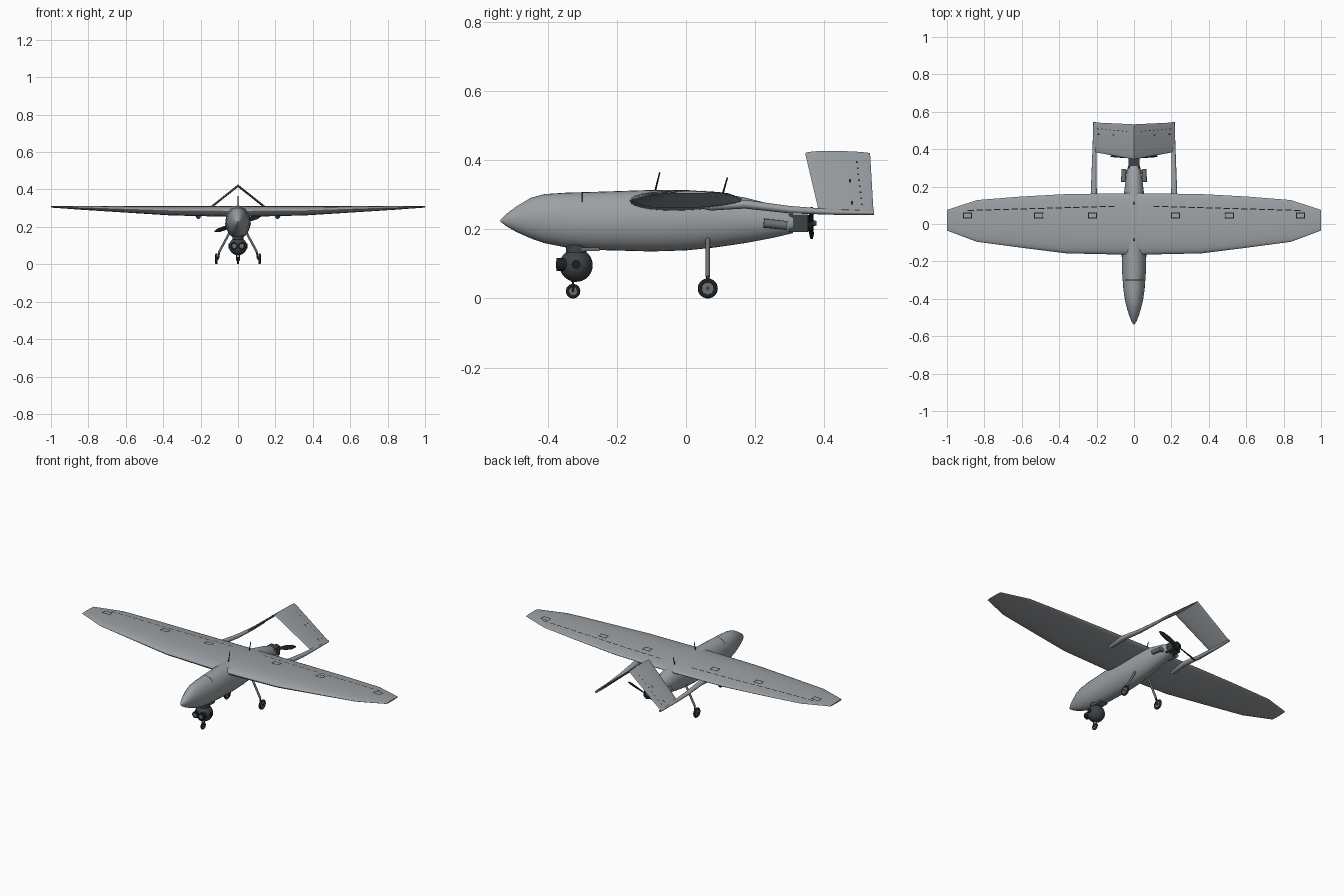
import bpy, bmesh
from math import sin, cos, pi, acos, radians
from mathutils import Vector, Matrix

if "Cube" in bpy.data.objects:
    bpy.data.objects.remove(bpy.data.objects["Cube"])


def material(name, r, g, b):
    m = bpy.data.materials.new(name)
    m.use_nodes = True
    m.diffuse_color = (r, g, b, 1)
    m.node_tree.nodes["Principled BSDF"].inputs["Base Color"].default_value = (r, g, b, 1)
    return m


SKIN = material("light grey skin", .33, .355, .375)
METAL = material("mid grey metal", .15, .165, .175)
DARK = material("dark grey", .045, .055, .06)
BLACK = material("black", .012, .014, .015)


def finish(name, bm, mat, recalc=True):
    if recalc:
        bmesh.ops.recalc_face_normals(bm, faces=bm.faces)
    me = bpy.data.meshes.new(name)
    bm.to_mesh(me)
    bm.free()
    me.materials.append(mat)
    ob = bpy.data.objects.new(name, me)
    bpy.context.collection.objects.link(ob)
    bpy.ops.object.select_all(action='DESELECT')
    ob.select_set(True)
    bpy.context.view_layer.objects.active = ob
    bpy.ops.object.shade_smooth_by_angle(angle=radians(35))
    return ob


def loft(name, rings, mat):
    """Skin closed rings of points and cap both ends."""
    bm = bmesh.new()
    rows = [[bm.verts.new(p) for p in ring] for ring in rings]
    n = len(rows[0])
    for a, b in zip(rows, rows[1:]):
        for i in range(n):
            j = (i + 1) % n
            bm.faces.new((a[i], a[j], b[j], b[i]))
    bm.faces.new(rows[0])
    bm.faces.new(rows[-1])
    return finish(name, bm, mat)


def rod(name, a, b, r1, mat, r2=None, sides=16):
    a, b = Vector(a), Vector(b)
    bm = bmesh.new()
    turn = (b - a).to_track_quat('Z', 'Y').to_matrix().to_4x4()
    bmesh.ops.create_cone(bm, cap_ends=True, segments=sides, radius1=r1,
                          radius2=r1 if r2 is None else r2, depth=(b - a).length,
                          matrix=Matrix.Translation((a + b) / 2) @ turn)
    return finish(name, bm, mat)


def box(name, c, s, mat):
    bm = bmesh.new()
    bmesh.ops.create_cube(bm, size=1, matrix=Matrix.Translation(c) @ Matrix.Diagonal((*s, 1)))
    return finish(name, bm, mat)


def blend(table, t):
    """Linear lookup of a station table by its first column."""
    for a, b in zip(table, table[1:]):
        if t <= b[0]:
            k = (t - a[0]) / (b[0] - a[0])
            return [p + (q - p) * k for p, q in zip(a, b)]
    return table[-1]


# Fuselage: y, bottom z, top z, half width
HULL = [(-.537, .222, .228, .003), (-.52, .209, .245, .014), (-.49, .192, .267, .026),
        (-.45, .174, .291, .038), (-.41, .16, .302, .048), (-.35, .148, .306, .057),
        (-.25, .14, .309, .064), (-.1, .136, .314, .067), (0, .139, .314, .066),
        (.08, .147, .308, .062), (.17, .16, .292, .053), (.25, .175, .272, .043),
        (.31, .189, .25, .032)]


def hull_point(y, a, grow=0):
    _, lo, hi, w = blend(HULL, y)
    return ((w + grow) * cos(a), y, (lo + hi) / 2 + ((hi - lo) / 2 + grow) * sin(a))


loft("fuselage", [[hull_point(s[0], 2 * pi * i / 32) for i in range(32)] for s in HULL], SKIN)

# Wing and tail stations: x, front y, rear y, middle z, thickness
WING = [(0, -.165, .165, .283, .058), (.36, -.157, .16, .286, .048),
        (.6, -.127, .147, .294, .034), (.84, -.095, .128, .302, .02), (1, -.035, .075, .307, .007)]
TAIL = [(0, .345, .533, .42, .014), (.214, .385, .543, .25, .014)]


def foil(table, x, angle, lift=0):
    _, y0, y1, z, t = blend(table, abs(x))
    c = cos(angle)
    return (x, (y0 + y1) / 2 - c * (y1 - y0) / 2,
            z + lift + t / 2 * sin(angle) * (1 + .25 * c))


def lifting_surface(name, table):
    xs = [-s[0] for s in table[:0:-1]] + [s[0] for s in table]
    return loft(name, [[foil(table, x, 2 * pi * i / 28) for i in range(28)] for x in xs], SKIN)


lifting_surface("wing", WING)
lifting_surface("inverted_v_tail", TAIL)


# Dark hatch frames and hinge lines lying on the upper surfaces
def on_top(table, x, y):
    _, y0, y1, _, _ = blend(table, abs(x))
    c = max(-1, min(1, (y0 + y1 - 2 * y) / (y1 - y0)))
    return foil(table, x, acos(c), .0015)


def marks(name, table, rects):
    bm = bmesh.new()
    for cx, cy, w, h in rects:
        for side in (-1, 1):
            corners = [(-w, -h), (w, -h), (w, h), (-w, h)]
            bm.faces.new([bm.verts.new(on_top(table, side * cx + dx / 2, cy + dy / 2))
                          for dx, dy in corners])
    return finish(name, bm, BLACK, False)


hatches = []
for hx, hy in ((.222, .045), (.51, .045), (.89, .045)):
    for s in (-1, 1):
        hatches += [(hx, hy + s * .014, .05, .005), (hx + s * .022, hy, .005, .028)]
marks("wing_hatch_frames", WING, hatches)
marks("aileron_hinge_lines", WING,
      [(.12 + .047 * i, .094 - .0013 * i, .034, .005) for i in range(17)])
marks("tail_hinge_marks", TAIL,
      [(.04 + .022 * i, .495 + .002 * i, .006, .005) for i in range(8)]
      + [(.11, .475, .012, .006), (.19, .48, .012, .006)])

# Nose joint line over the top of the fuselage
bm = bmesh.new()
arc = [radians(40 + 10 * i) for i in range(11)]
for a, b in zip(arc, arc[1:]):
    bm.faces.new([bm.verts.new(hull_point(y, t, .001))
                  for y, t in ((-.302, b), (-.302, a), (-.298, a), (-.298, b))])
finish("nose_joint_line", bm, BLACK, False)

# Tail booms: y, x, z, half width, half height
BOOM = [(.02, .217, .272, .006, .006), (.07, .217, .268, .016, .014), (.17, .215, .273, .016, .013),
        (.3, .213, .257, .013, .011), (.43, .211, .25, .01, .008), (.545, .211, .248, .007, .006)]
for side, label in ((1, "left"), (-1, "right")):
    loft(label + "_boom",
         [[(side * (x + w * cos(2 * pi * i / 14)), y, z + h * sin(2 * pi * i / 14))
           for i in range(14)] for y, x, z, w, h in BOOM], SKIN)

# Engine, exhausts and spinner
ENGINE_Z = .218
box("engine_block", (0, .325, ENGINE_Z), (.058, .055, .05), DARK)
rod("engine_case", (0, .3, ENGINE_Z), (0, .366, ENGINE_Z), .024, BLACK)
rod("spinner", (0, .355, ENGINE_Z), (0, .378, ENGINE_Z), .013, DARK, .006)
for side, label in ((1, "left"), (-1, "right")):
    rod(label + "_exhaust", (side * .056, .225, .218), (side * .054, .292, .211), .013, METAL)
    rod(label + "_exhaust_arm", (side * .02, .285, .213), (side * .055, .275, .213), .01, METAL)

# Two-blade propeller with twisted blades
TILT = radians(19)
BLADE = [(0, .007, 60), (.03, .01, 50), (.07, .014, 35), (.11, .012, 25), (.132, .004, 20)]
for side in (-1, 1):
    rings = []
    for r, chord, twist in BLADE:
        t, ring = radians(twist), []
        for i in range(10):
            a = 2 * pi * i / 10
            u, v = chord * cos(a), .003 * sin(a)
            across, along = u * cos(t) - v * sin(t), u * sin(t) + v * cos(t)
            ring.append((side * (r * cos(TILT) - across * sin(TILT)), .362 + along,
                         ENGINE_Z + side * (r * sin(TILT) + across * cos(TILT))))
        rings.append(ring)
    loft("propeller_blade", rings, BLACK)


# Landing gear
def wheel(label, x, y, r, width):
    bpy.ops.mesh.primitive_torus_add(major_segments=28, minor_segments=10, location=(x, y, r),
                                     rotation=(0, pi / 2, 0), major_radius=r - width / 2,
                                     minor_radius=width / 2)
    tyre = bpy.context.object
    tyre.name = label + "_tyre"
    tyre.data.materials.append(BLACK)
    bpy.ops.object.shade_smooth_by_angle(angle=radians(60))
    rod(label + "_wheel_hub", (x - width * .35, y, r), (x + width * .35, y, r), r - width * .7, METAL)
    rod(label + "_axle", (x - width * .65, y, r), (x + width * .65, y, r), r * .2, DARK)


for side, label in ((1, "left"), (-1, "right")):
    wheel(label + "_main", side * .115, .063, .029, .014)
    rod(label + "_main_strut", (side * .042, .063, .175), (side * .103, .063, .062), .006, METAL)
    rod(label + "_main_fork", (side * .1, .063, .068), (side * .106, .063, .026), .0045, DARK)
    rod(label + "_nose_fork", (side * .009, -.327, .055), (side * .009, -.327, .02), .0025, DARK)
wheel("nose", 0, -.327, .021, .011)
rod("nose_strut", (0, -.322, .15), (0, -.327, .048), .006, METAL)
box("nose_fork_bridge", (0, -.327, .053), (.022, .01, .005), DARK)

# Camera turret
bm = bmesh.new()
bmesh.ops.create_uvsphere(bm, u_segments=28, v_segments=16, radius=.048,
                          matrix=Matrix.Translation((0, -.318, .096)))
finish("camera_ball", bm, DARK)
rod("camera_mount", (0, -.318, .13), (0, -.318, .155), .03, DARK)
box("belly_plate", (0, -.28, .142), (.05, .06, .01), METAL)
for side, label in ((1, "left"), (-1, "right")):
    rod(label + "_camera_pivot", (side * .04, -.318, .098), (side * .05, -.318, .098), .013, BLACK)
    rod(label + "_lens_barrel", (side * .02, -.33, .098), (side * .02, -.375, .098), .019, BLACK)
    rod(label + "_lens", (side * .02, -.37, .098), (side * .02, -.377, .098), .011, METAL)

# Whip antennas on the spine
rod("front_antenna", (0, -.09, .308), (0, -.076, .365), .0028, BLACK, .002, 8)
rod("rear_antenna", (0, .105, .298), (0, .12, .35), .0028, BLACK, .002, 8)
